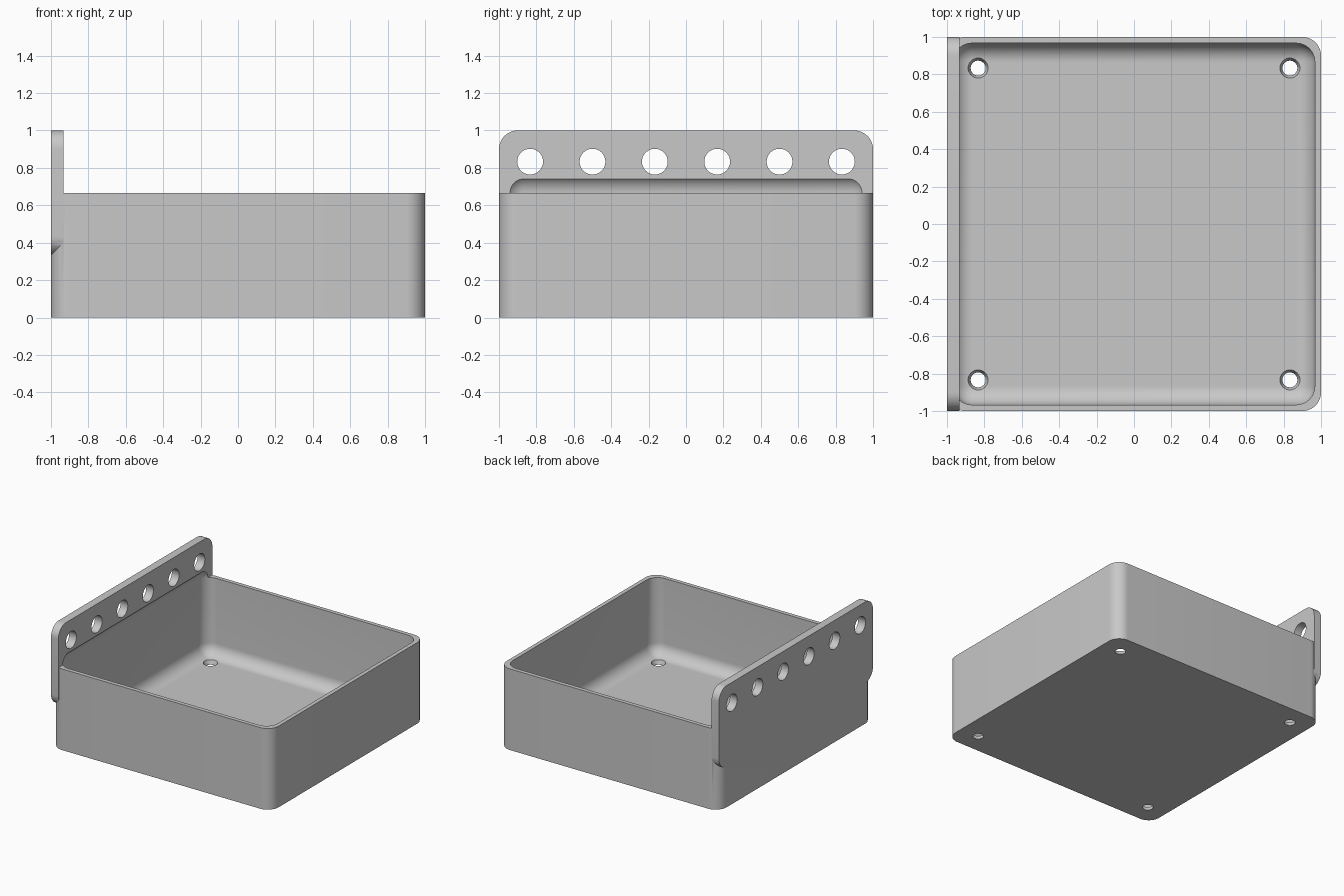
import bpy
import bmesh
from math import radians, pi
from mathutils import Matrix, Vector

if "Cube" in bpy.data.objects:
    bpy.data.objects.remove(bpy.data.objects["Cube"])

WALL = 1 / 30      # wall and floor thickness
RADIUS = 0.1       # corner radius
RIM = 2 / 3        # height of the tray


def add_object(name, bm):
    bmesh.ops.recalc_face_normals(bm, faces=bm.faces)
    mesh = bpy.data.meshes.new(name)
    bm.to_mesh(mesh)
    bm.free()
    obj = bpy.data.objects.new(name, mesh)
    bpy.context.collection.objects.link(obj)
    return obj


def rounded_box(name, low, high, axis=None):
    """Box with rounded edges: only those along the axis, or all of them."""
    low, high = Vector(low), Vector(high)
    bm = bmesh.new()
    bmesh.ops.create_cube(bm, size=1)
    for v in bm.verts:
        v.co = (low + high) / 2 + v.co * (high - low)
    edges = [e for e in bm.edges if axis is None
             or abs((e.verts[0].co - e.verts[1].co)[axis]) > 0.01]
    bmesh.ops.bevel(bm, geom=edges, offset=RADIUS, segments=12,
                    profile=0.5, affect='EDGES')
    return add_object(name, bm)


def combine(target, other, operation):
    """Apply a boolean and discard the helper."""
    other.hide_render = True
    mod = target.modifiers.new(operation.title(), 'BOOLEAN')
    mod.operation = operation
    mod.solver = 'EXACT'
    mod.object = other
    bpy.context.view_layer.objects.active = target
    bpy.ops.object.modifier_apply(modifier=mod.name)
    bpy.data.objects.remove(other)


# Tray body with the hanging plate on its right side
tray = rounded_box("tray_with_hanging_plate", (-1, -1, 0), (1, 1, RIM), axis=2)
plate = rounded_box("hanging_plate", (-1, -1, RIM / 2),
                    (-1 + 2 * WALL, 1, 1), axis=0)
combine(tray, plate, 'UNION')

# Cavity, rounded all over, which also scoops into the plate
inner = 1 - WALL
cavity = rounded_box("cavity_cutter", (-inner, -inner, WALL),
                     (inner, inner, RIM + RADIUS))
combine(tray, cavity, 'DIFFERENCE')

# Holes: tapered ones in the floor, a straight row in the plate
bm = bmesh.new()
for x in (-1, 1):
    for y in (-1, 1):
        bmesh.ops.create_cone(
            bm, cap_ends=True, segments=32, radius1=0.036, radius2=0.06,
            depth=0.06, matrix=Matrix.Translation((x * 5 / 6, y * 5 / 6, 0.02)))
for i in range(6):
    place = Matrix.Translation((-1 + WALL, (2 * i - 5) / 6, 5 / 6))
    bmesh.ops.create_cone(
        bm, cap_ends=True, segments=32, radius1=0.069, radius2=0.069,
        depth=0.2, matrix=place @ Matrix.Rotation(pi / 2, 4, 'Y'))
combine(tray, add_object("hole_cutters", bm), 'DIFFERENCE')

# Plain grey material
grey = bpy.data.materials.new("light_grey")
grey.use_nodes = True
colour = (0.58, 0.58, 0.58, 1)
grey.diffuse_color = colour
grey.node_tree.nodes["Principled BSDF"].inputs["Base Color"].default_value = colour
tray.data.materials.clear()
tray.data.materials.append(grey)

# Smooth the rounded corners and keep the rims sharp
bpy.ops.object.select_all(action='DESELECT')
tray.select_set(True)
bpy.context.view_layer.objects.active = tray
bpy.ops.object.shade_smooth_by_angle(angle=radians(30))
